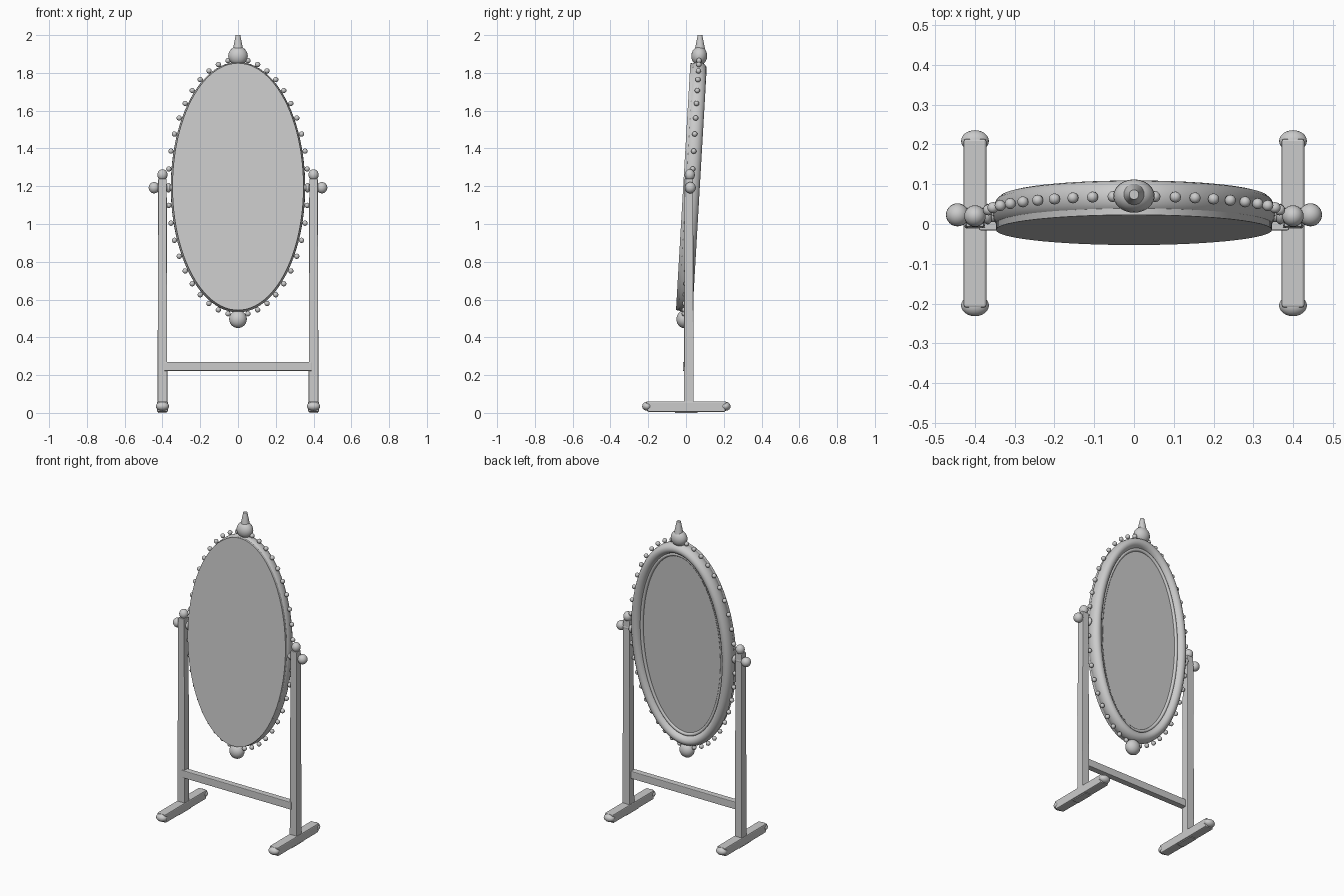
import bpy, bmesh, math
from mathutils import Matrix, Vector

if "Cube" in bpy.data.objects:
    bpy.data.objects.remove(bpy.data.objects["Cube"])

TILT = Matrix.Translation((0, 0.03, 1.195)) @ Matrix.Rotation(-0.058, 4, 'X')
IDENT = Matrix.Identity(4)


def finish(name, bm, matrix=IDENT, smooth=True, bevel=0):
    bmesh.ops.recalc_face_normals(bm, faces=bm.faces[:])
    me = bpy.data.meshes.new(name)
    bm.to_mesh(me)
    bm.free()
    ob = bpy.data.objects.new(name, me)
    bpy.context.collection.objects.link(ob)
    ob.matrix_world = matrix
    if bevel:
        m = ob.modifiers.new("bevel", 'BEVEL')
        m.width, m.segments = bevel, 2
    if smooth:
        bpy.ops.object.select_all(action='DESELECT')
        bpy.context.view_layer.objects.active = ob
        ob.select_set(True)
        bpy.ops.object.shade_smooth_by_angle(angle=math.radians(40))
    return ob


def ball(name, loc, radii, matrix=IDENT, seg=24):
    bm = bmesh.new()
    mat = Matrix.Translation(loc) @ Matrix.Diagonal((*radii, 1))
    bmesh.ops.create_uvsphere(bm, u_segments=seg, v_segments=seg // 2, radius=1, matrix=mat)
    return finish(name, bm, matrix)


def box(name, loc, bottom, top, height, bevel=0.004):
    # box whose bottom and top (x, y) sizes may differ
    bm = bmesh.new()
    bmesh.ops.create_cube(bm, size=1)
    for v in bm.verts:
        s = top if v.co.z > 0 else bottom
        v.co = Vector((v.co.x * s[0], v.co.y * s[1], v.co.z * height)) + Vector(loc)
    return finish(name, bm, smooth=False, bevel=bevel)


def cone(name, loc, r1, r2, depth, rot=IDENT):
    bm = bmesh.new()
    bmesh.ops.create_cone(bm, cap_ends=True, segments=24, radius1=r1, radius2=r2,
                          depth=depth, matrix=Matrix.Translation(loc) @ rot)
    return finish(name, bm)


def oval_ring(name, a, b, y, rr, ry, n=96, k=16):
    # ring with an elliptical tube swept round an oval in the mirror plane
    bm = bmesh.new()
    rows = []
    for i in range(n):
        t = 2 * math.pi * i / n
        row = []
        for j in range(k):
            p = 2 * math.pi * j / k
            d = rr * math.cos(p)
            row.append(bm.verts.new(((a + d) * math.cos(t), y + ry * math.sin(p),
                                     (b + d) * math.sin(t))))
        rows.append(row)
    for i in range(n):
        r, s = rows[i], rows[(i + 1) % n]
        for j in range(k):
            q = (j + 1) % k
            bm.faces.new((r[j], s[j], s[q], r[q]))
    return finish(name, bm, TILT)


# mirror slab and frame
bm = bmesh.new()
slab = (Matrix.Translation((0, -0.0175, 0)) @ Matrix.Diagonal((0.347, 1, 0.655, 1))
        @ Matrix.Rotation(math.pi / 2, 4, 'X'))
bmesh.ops.create_cone(bm, cap_ends=True, segments=96, radius1=1, radius2=1,
                      depth=0.055, matrix=slab)
finish("mirror_panel", bm, TILT)
oval_ring("mirror_frame", 0.322, 0.630, 0, 0.034, 0.043)
oval_ring("frame_inner_trim", 0.285, 0.590, 0.01, 0.011, 0.011, k=10)

# beads round the frame
bm = bmesh.new()
for i in range(44):
    t = 2 * math.pi * i / 44
    bmesh.ops.create_uvsphere(bm, u_segments=12, v_segments=8, radius=0.014,
                              matrix=Matrix.Translation((0.37 * math.sin(t), 0, 0.678 * math.cos(t))))
finish("frame_beads", bm, TILT)

# top and bottom ornaments
ball("top_ball", (0, 0, 0.696), (0.052, 0.042, 0.05), TILT)
cone("top_spire", (0, 0.074, 1.955), 0.03, 0.012, 0.09)
ball("bottom_ball", (0, 0, -0.70), (0.047, 0.04, 0.047), TILT)

# stand sides
for s, side in ((-1, "left"), (1, "right")):
    x = 0.4 * s
    box(side + "_post", (x, 0.015, 0.645), (0.052, 0.052), (0.045, 0.045), 1.19)
    ball(side + "_post_ball", (x, 0.02, 1.26), (0.027, 0.027, 0.03))
    cone(side + "_pivot", (s * 0.385, 0.022, 1.192), 0.017, 0.017, 0.11,
         Matrix.Rotation(math.pi / 2, 4, 'Y'))
    ball(side + "_pivot_collar", (s * 0.368, 0.025, 1.192), (0.014, 0.026, 0.026))
    ball(side + "_pivot_knob", (s * 0.444, 0.023, 1.192), (0.029, 0.029, 0.03))
    box(side + "_foot", (x, 0.002, 0.033), (0.058, 0.41), (0.058, 0.425), 0.056, 0.006)
    box(side + "_foot_pad", (x, 0.002, 0.005), (0.045, 0.12), (0.045, 0.12), 0.01, 0)
    for y, end in ((-0.205, "front"), (0.209, "back")):
        ball(f"{side}_foot_{end}_cap", (x, y, 0.035), (0.035, 0.027, 0.024))

# cross bar
box("cross_bar", (0, 0.004, 0.246), (0.78, 0.04), (0.78, 0.04), 0.048)
